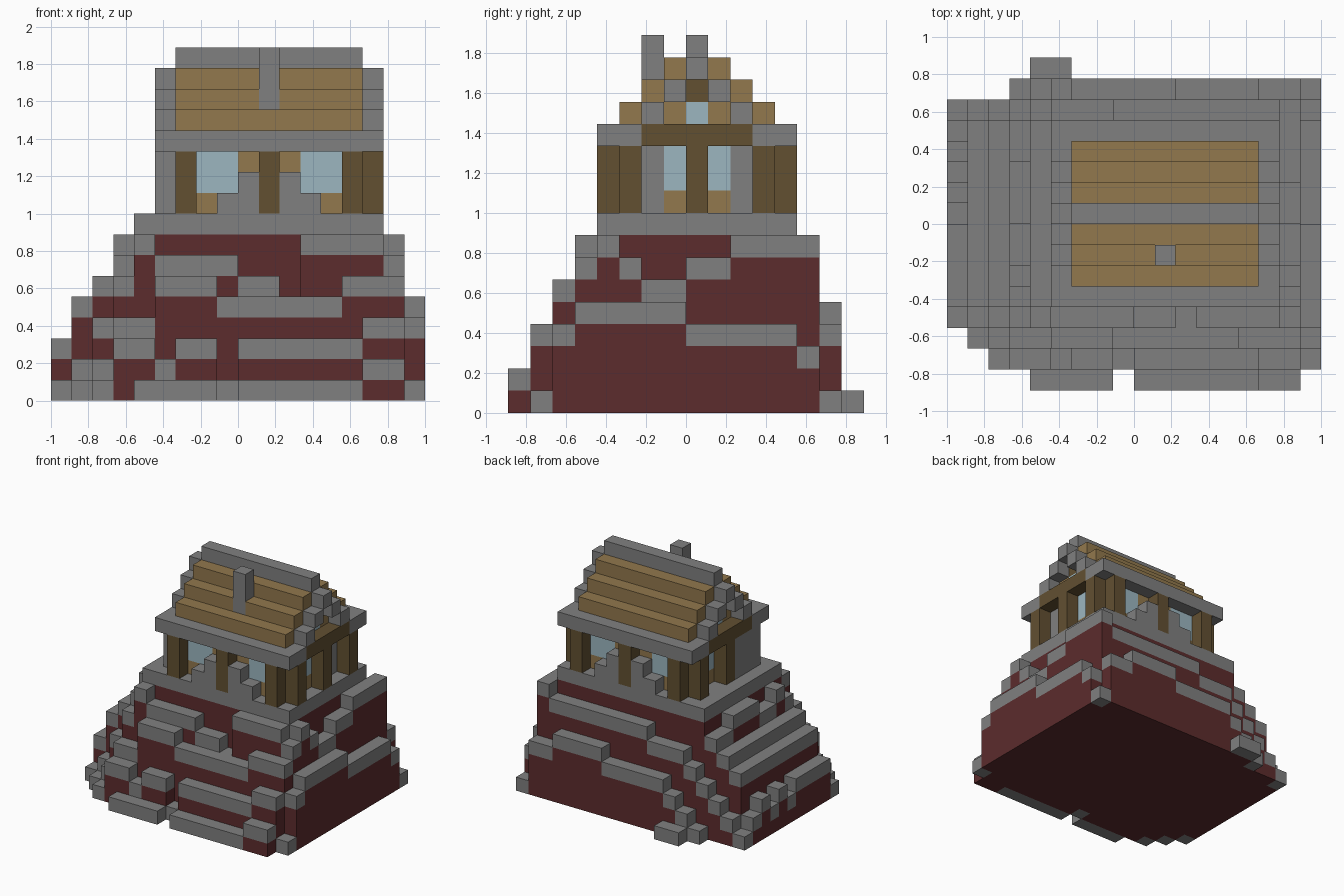
import bpy, bmesh, random
from mathutils import Vector

if "Cube" in bpy.data.objects:
    bpy.data.objects.remove(bpy.data.objects["Cube"], do_unlink=True)
random.seed(4)

UNIT = 1 / 9                      # edge of one block
ORIGIN = Vector((-9, -8, 0))      # grid corner in blocks
cells = {}                        # block position -> part name


def material(name, rgb):
    mat = bpy.data.materials.new(name)
    mat.use_nodes = True
    mat.diffuse_color = (*rgb, 1)
    mat.node_tree.nodes["Principled BSDF"].inputs["Base Color"].default_value = (*rgb, 1)
    return mat


stone = material("grey stone", (.216, .216, .216))
clay = material("red clay", (.107, .025, .026))
straw = material("tan planks", (.287, .188, .074))
timber = material("dark timber", (.122, .08, .031))
pane = material("pale blue glass", (.335, .468, .527))

PARTS = {
    "hill_body": clay, "hill_stones": stone, "house_walls": straw,
    "wall_stones": stone, "wall_posts": timber, "windows": pane,
    "roof_steps": straw, "roof_trim": stone, "gable_beams": timber,
    "chimney": stone,
}


def fill(part, xs, ys, zs):
    """Fill inclusive block ranges; a single number means one block."""
    spans = [(s, s) if isinstance(s, int) else s for s in (xs, ys, zs)]
    for x in range(spans[0][0], spans[0][1] + 1):
        for y in range(spans[1][0], spans[1][1] + 1):
            for z in range(spans[2][0], spans[2][1] + 1):
                cells[x, y, z] = part


def both(part, xs, y, zs):
    """Fill a block row and its mirror across the ridge line."""
    fill(part, xs, y, zs)
    fill(part, xs, 16 - y, zs)


# Hill: column heights, front rows then middle terraces then back rows
front = ["000011110111111220", "001332331333333441",
         "012446665555556664", "124687777665888875"]
right = ["876677888", "555544444"]
back = ["123456667777777783", "000123444445555441", "000011" + "0" * 12]
rows = [[int(c) for c in row] for row in front]
for k in range(9):
    slope = [top - random.choice((0, 0, 1)) for top in (3, 5, 6, 8)]
    rows.append(slope + [9] * 12 + [int(side[k]) for side in right])
rows += [[int(c) for c in row] for row in back]
for y, row in enumerate(rows):
    for x, height in enumerate(row):
        if height:
            fill("hill_body", x, y, (0, height - 1))
            cells[x, y, height - 1] = "hill_stones"

# House core
fill("house_walls", (6, 14), (5, 11), (9, 12))

# Long walls: windows, stone heaps and posts
for x in (7, 12):
    both("windows", (x, x + 1), 5, (10, 11))
both("wall_stones", (8, 12), 4, 9)
both("wall_stones", (9, 11), 4, 10)
for x in (6, 10, 14):
    both("wall_posts", x, 4, (9, 11))

# End walls: windows, stones and posts
for wall, outer in ((14, 15), (6, 5)):
    both("wall_stones", wall, 6, (9, 11))
    both("windows", wall, 7, (10, 11))
    both("wall_posts", outer, 5, (9, 11))
    fill("wall_posts", outer, 8, (9, 11))
fill("wall_stones", 5, (5, 7), (9, 11))

# Roof: eaves, stepped slopes and ridge
both("roof_trim", (5, 15), 4, 12)
for step in range(3):
    fill("roof_steps", (6, 14), (5 + step, 11 - step), 13 + step)
fill("roof_trim", (6, 14), 8, 16)

# Gable ends: verge stones, beam, small window and king post
for wall, outer in ((14, 15), (6, 5)):
    both("roof_trim", outer, 5, 12)
    fill("gable_beams", outer, (6, 10), 12)
    both("roof_trim", outer, 6, 13)
    both("roof_trim", outer, 7, 14)
    fill("roof_trim", outer, 8, 15)
    fill("windows", wall, 8, 13)
    fill("gable_beams", wall, 8, 14)

fill("chimney", 10, 6, (14, 16))


def build(part, mat):
    """Make one object from the exposed block sides of a part."""
    bm = bmesh.new()
    for cell, owner in cells.items():
        if owner != part:
            continue
        centre = Vector(cell) + Vector((.5, .5, .5))
        for axis in range(3):
            for sign in (-1, 1):
                n = Vector((0, 0, 0))
                n[axis] = sign
                if tuple(int(a + b) for a, b in zip(cell, n)) in cells:
                    continue
                u = Vector((0, 0, 0))
                u[(axis + 1) % 3] = .5
                v = n.cross(u)
                ring = (-u - v, u - v, u + v, v - u)
                bm.faces.new([bm.verts.new((centre + n / 2 + c + ORIGIN) * UNIT)
                              for c in ring])
    bmesh.ops.remove_doubles(bm, verts=bm.verts, dist=UNIT / 100)
    bmesh.ops.dissolve_limit(bm, angle_limit=.01, verts=bm.verts, edges=bm.edges)
    mesh = bpy.data.meshes.new(part)
    bm.to_mesh(mesh)
    bm.free()
    mesh.materials.append(mat)
    bpy.context.collection.objects.link(bpy.data.objects.new(part, mesh))


for part, mat in PARTS.items():
    build(part, mat)
